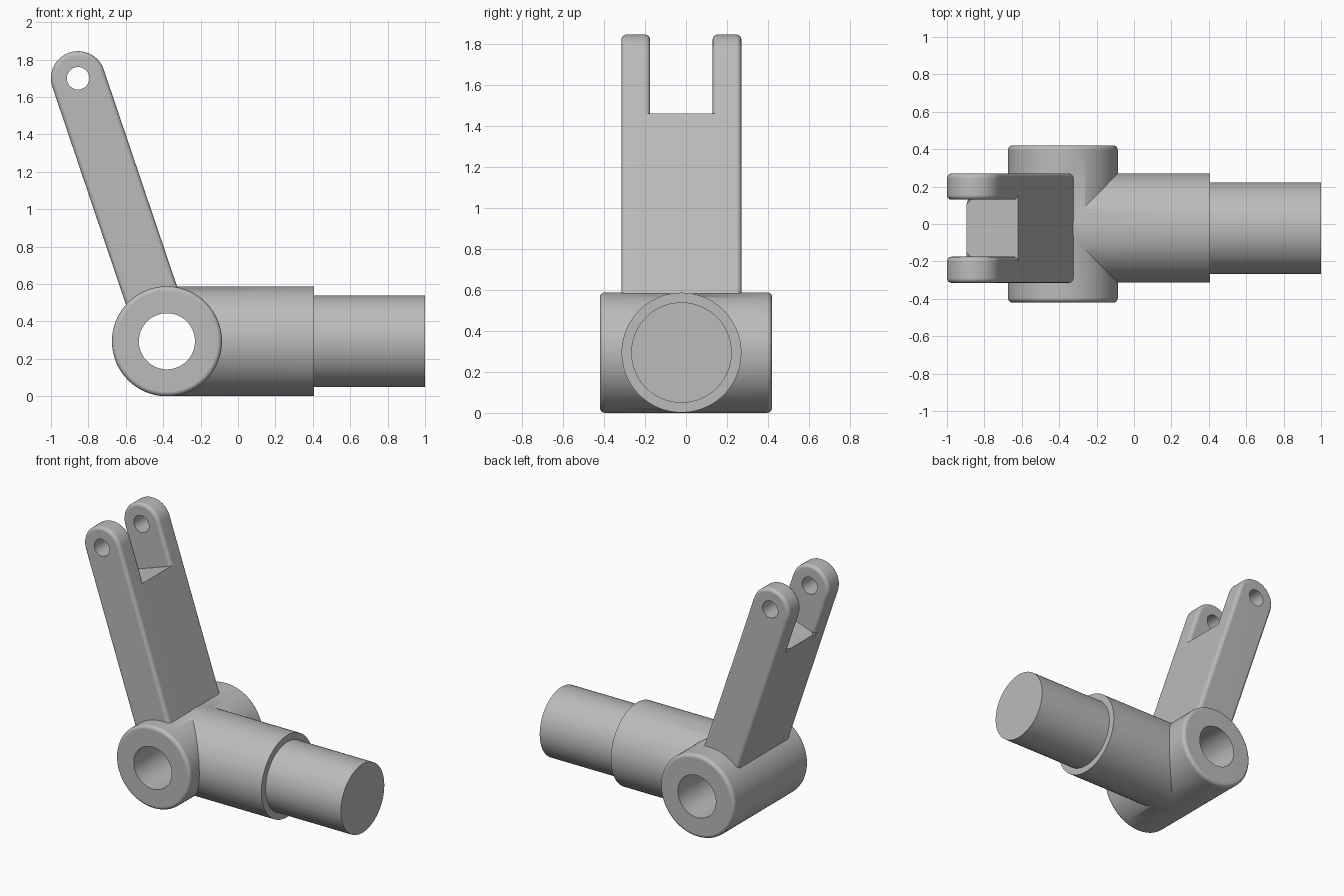
import bpy, bmesh, math
from mathutils import Matrix, Vector

cube = bpy.data.objects.get("Cube")
if cube:
    bpy.data.objects.remove(cube, do_unlink=True)

HUB = Vector((-0.38, 0, 0.294))
PIN = Vector((-0.855, 0, 1.70))
OFFSET = -0.022          # shaft and arm sit slightly off the hub's middle

steel = bpy.data.materials.new("steel grey")
steel.use_nodes = True
GREY = (0.5, 0.5, 0.5, 1)
steel.diffuse_color = GREY
steel.node_tree.nodes["Principled BSDF"].inputs["Base Color"].default_value = GREY


def finish(name, bm):
    bmesh.ops.recalc_face_normals(bm, faces=bm.faces)
    mesh = bpy.data.meshes.new(name)
    bm.to_mesh(mesh)
    bm.free()
    mesh.materials.append(steel)
    obj = bpy.data.objects.new(name, mesh)
    bpy.context.collection.objects.link(obj)
    return obj


def lathe(name, profile, centre, axis, steps=96):
    """Solid of revolution; profile is (distance along axis, radius)."""
    bm = bmesh.new()
    turn = Vector((0, 0, 1)).rotation_difference(Vector(axis)).to_matrix()
    rings = []
    for along, radius in profile:
        ring = []
        for i in range(steps):
            a = math.tau * (i + 0.5) / steps
            p = Vector((radius * math.cos(a), radius * math.sin(a), along))
            ring.append(bm.verts.new(Vector(centre) + turn @ p))
        rings.append(ring)
    for lower, upper in zip(rings, rings[1:]):
        for i in range(steps):
            j = (i + 1) % steps
            bm.faces.new((lower[i], lower[j], upper[j], upper[i]))
    bm.faces.new(rings[0])
    bm.faces.new(rings[-1])
    return finish(name, bm)


def rounded_cylinder(half, radius, r, n=5):
    top = [(half - r + r * math.sin(t), radius - r + r * math.cos(t))
           for t in (math.pi / 2 * i / n for i in range(n + 1))]
    return [(-a, b) for a, b in reversed(top)] + top


def forked_arm(radius=0.145, floor=0.302, base=1.25, steps=32, round_by=0.025):
    """Bar with a round tip and a slot that leaves two prongs."""
    down = (HUB - PIN).normalized()
    side = Vector((-down.z, 0, down.x))
    levels = [-0.315, -0.175, 0.13, 0.27]
    arc = [(radius * math.cos(math.pi * i / steps), -radius * math.sin(math.pi * i / steps))
           for i in range(steps + 1)]
    outline = [(radius, base), (radius, floor)] + arc + [(-radius, floor), (-radius, base)]
    bm = bmesh.new()
    rows = [[bm.verts.new(PIN + side * s + down * d + Vector((0, y, 0)))
             for s, d in outline] for y in levels]
    last = len(outline) - 1
    for k, row in enumerate(rows):
        bm.faces.new(row if k in (0, 3) else row[1:last])
    for k in range(3):
        a, b = rows[k], rows[k + 1]
        for i in range(last):
            if k != 1 or i in (0, last - 1):
                bm.faces.new((a[i], a[i + 1], b[i + 1], b[i]))
        bm.faces.new((a[last], a[0], b[0], b[last]))
    a, b = rows[1], rows[2]
    bm.faces.new((a[1], b[1], b[last - 1], a[last - 1]))
    # round the outer rims and the prong rims
    rims = []
    for k, row in enumerate(rows):
        span = range(last) if k in (0, 3) else range(1, last - 1)
        rims += [bm.edges.get((row[i], row[i + 1])) for i in span]
    bmesh.ops.recalc_face_normals(bm, faces=bm.faces)
    bmesh.ops.bevel(bm, geom=rims, offset=round_by, offset_type='OFFSET',
                    segments=4, profile=0.5, affect='EDGES', clamp_overlap=False)
    return finish("forked_arm", bm)


# Hub, stepped shaft and arm, then the bores
body = lathe("pivot_hub", rounded_cylinder(0.42, 0.294, 0.025), HUB, (0, 1, 0))
shaft = lathe("stepped_shaft", [(0, 0.292), (0.785, 0.292), (0.785, 0.245), (1.38, 0.245)],
              HUB + Vector((0, OFFSET, 0)), (1, 0, 0))
arm = forked_arm()
hub_bore = lathe("hub_bore", [(-0.6, 0.15), (0.6, 0.15)], HUB, (0, 1, 0), 64)
pin_bore = lathe("pin_bore", [(-0.6, 0.06), (0.6, 0.06)], PIN, (0, 1, 0), 48)

bpy.context.view_layer.objects.active = body
for tool, mode in ((shaft, 'UNION'), (arm, 'UNION'),
                   (hub_bore, 'DIFFERENCE'), (pin_bore, 'DIFFERENCE')):
    tool.hide_render = True
    mod = body.modifiers.new(tool.name, 'BOOLEAN')
    mod.operation, mod.solver, mod.object = mode, 'EXACT', tool
    bpy.ops.object.modifier_apply(modifier=mod.name)
    bpy.data.objects.remove(tool, do_unlink=True)
body.name = "clevis_lever"

# Smooth round surfaces, sharp joints
bpy.ops.object.select_all(action='DESELECT')
body.select_set(True)
bpy.ops.object.shade_smooth_by_angle(angle=math.radians(30))
weighted = body.modifiers.new("weighted_normals", 'WEIGHTED_NORMAL')
weighted.keep_sharp = True
